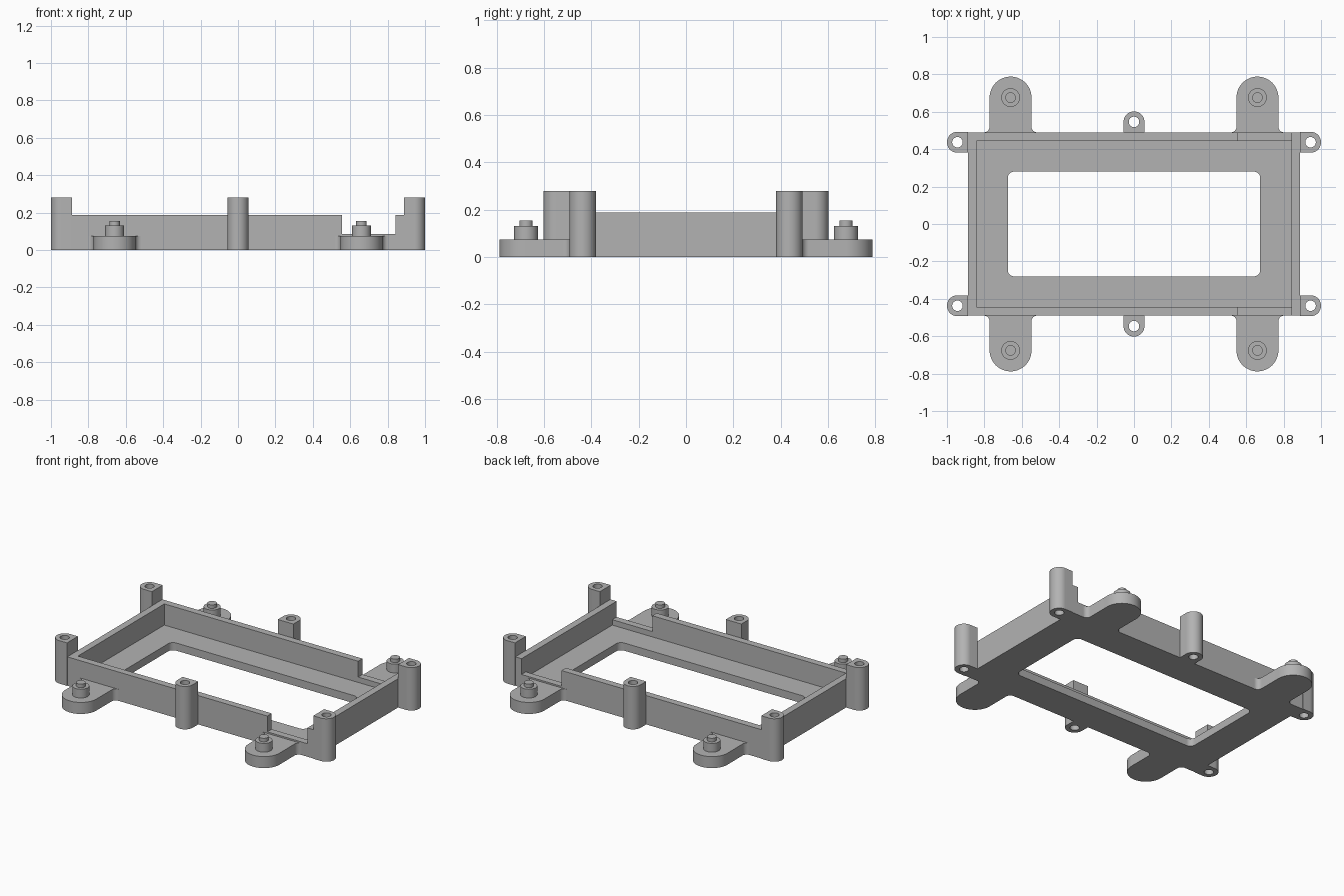
import bpy, bmesh
from math import pi, cos, sin
from mathutils import Matrix

if "Cube" in bpy.data.objects:
    bpy.data.objects.remove(bpy.data.objects["Cube"])

GREY = (0.45, 0.45, 0.45, 1)
mat = bpy.data.materials.new("plain grey")
mat.use_nodes = True
mat.diffuse_color = GREY
mat.node_tree.nodes["Principled BSDF"].inputs["Base Color"].default_value = GREY


def arc(cx, cy, r, a0, a1, n=24):
    """Points along an arc, angles in degrees."""
    angles = [(a0 + (a1 - a0) * i / n) * pi / 180 for i in range(n + 1)]
    return [(cx + r * cos(a), cy + r * sin(a)) for a in angles]


def circle(r, n=40):
    return arc(0, 0, r, 0, 360, n)[:-1]


def rect(x0, x1, y0, y1):
    return [(x0, y0), (x1, y0), (x1, y1), (x0, y1)]


def prism(name, loops, z0, z1, at=(0, 0), turn=0):
    """Extrude an outline (with optional hole loops) from z0 to z1."""
    bm = bmesh.new()
    for loop in loops:
        vs = [bm.verts.new((x, y, z0)) for x, y in loop]
        for a, b in zip(vs, vs[1:] + vs[:1]):
            bm.edges.new((a, b))
    bmesh.ops.triangle_fill(bm, edges=bm.edges[:], use_beauty=True)
    ext = bmesh.ops.extrude_face_region(bm, geom=bm.faces[:], use_keep_orig=True)
    top = [g for g in ext["geom"] if isinstance(g, bmesh.types.BMVert)]
    bmesh.ops.translate(bm, verts=top, vec=(0, 0, z1 - z0))
    bmesh.ops.recalc_face_normals(bm, faces=bm.faces[:])
    bm.transform(Matrix.Translation((*at, 0)) @ Matrix.Rotation(turn, 4, "Z"))
    me = bpy.data.meshes.new(name)
    bm.to_mesh(me)
    bm.free()
    me.materials.append(mat)
    ob = bpy.data.objects.new(name, me)
    bpy.context.collection.objects.link(ob)
    return ob


def select(ob):
    bpy.ops.object.select_all(action="DESELECT")
    ob.select_set(True)
    bpy.context.view_layer.objects.active = ob


def cut(ob, cutter):
    cutter.hide_render = True
    mod = ob.modifiers.new("cut", "BOOLEAN")
    mod.operation, mod.solver, mod.object = "DIFFERENCE", "EXACT", cutter
    select(ob)
    bpy.ops.object.modifier_apply(modifier=mod.name)
    bpy.data.objects.remove(cutter)


W, D, WALL = 0.888, 0.49, 0.045   # half width, half depth, wall thickness
IX, IY = W - WALL, D - WALL
parts = []

# Tray: hollow box, rounded window in the floor, side notches near the left end
tray = prism("tray", [rect(-W, W, -D, D)], 0, 0.188)
cut(tray, prism("cavity_cutter", [rect(-IX, IX, -IY, IY)], 0.05, 0.4))
ox, oy, r = 0.675, 0.28, 0.035
window = (arc(ox - r, oy - r, r, 0, 90, 8) + arc(r - ox, oy - r, r, 90, 180, 8)
          + arc(r - ox, r - oy, r, 180, 270, 8) + arc(ox - r, r - oy, r, 270, 360, 8))
cut(tray, prism("window_cutter", [window], -0.1, 0.2))
cut(tray, prism("notch_cutter", [rect(0.555, IX, -0.7, 0.7)], 0.085, 0.4))
parts.append(tray)

# Mounting ears with filleted roots and stepped pegs
ER, EY, F = 0.112, 0.676, 0.03
root = D - EY
ear = (arc(0, 0, ER, 0, 180, 32)
       + arc(-ER - F, root + F, F, 0, -90, 8)
       + arc(ER + F, root + F, F, 270, 180, 8))
for side, sx in (("right", -1), ("left", 1)):
    for end, sy in (("front", -1), ("back", 1)):
        tag = f"{end}_{side}"
        at, turn = (sx * 0.66, sy * EY), 0 if sy > 0 else pi
        parts.append(prism(f"ear_{tag}", [ear], 0, 0.075, at, turn))
        parts.append(prism(f"peg_{tag}", [circle(0.05)], 0.075, 0.132, at))
        parts.append(prism(f"peg_tip_{tag}", [circle(0.028)], 0.132, 0.155, at))

# Screw posts: round outside, flat against the tray, bored through
P = 0.056
post = [arc(0, 0, P, 0, 180, 28) + [(-P, -P), (P, -P)], circle(0.028)]
for end, sy in (("front", -1), ("back", 1)):
    turn = 0 if sy > 0 else pi
    parts.append(prism(f"middle_post_{end}", post, 0, 0.28, (0, sy * (D + P)), turn))
    for side, sx in (("right", -1), ("left", 1)):
        parts.append(prism(f"corner_post_{end}_{side}", post, 0, 0.28,
                           (sx * (W + P), sy * 0.437), -sx * pi / 2))

for ob in parts:
    select(ob)
    bpy.ops.object.shade_smooth_by_angle(angle=pi / 6)
